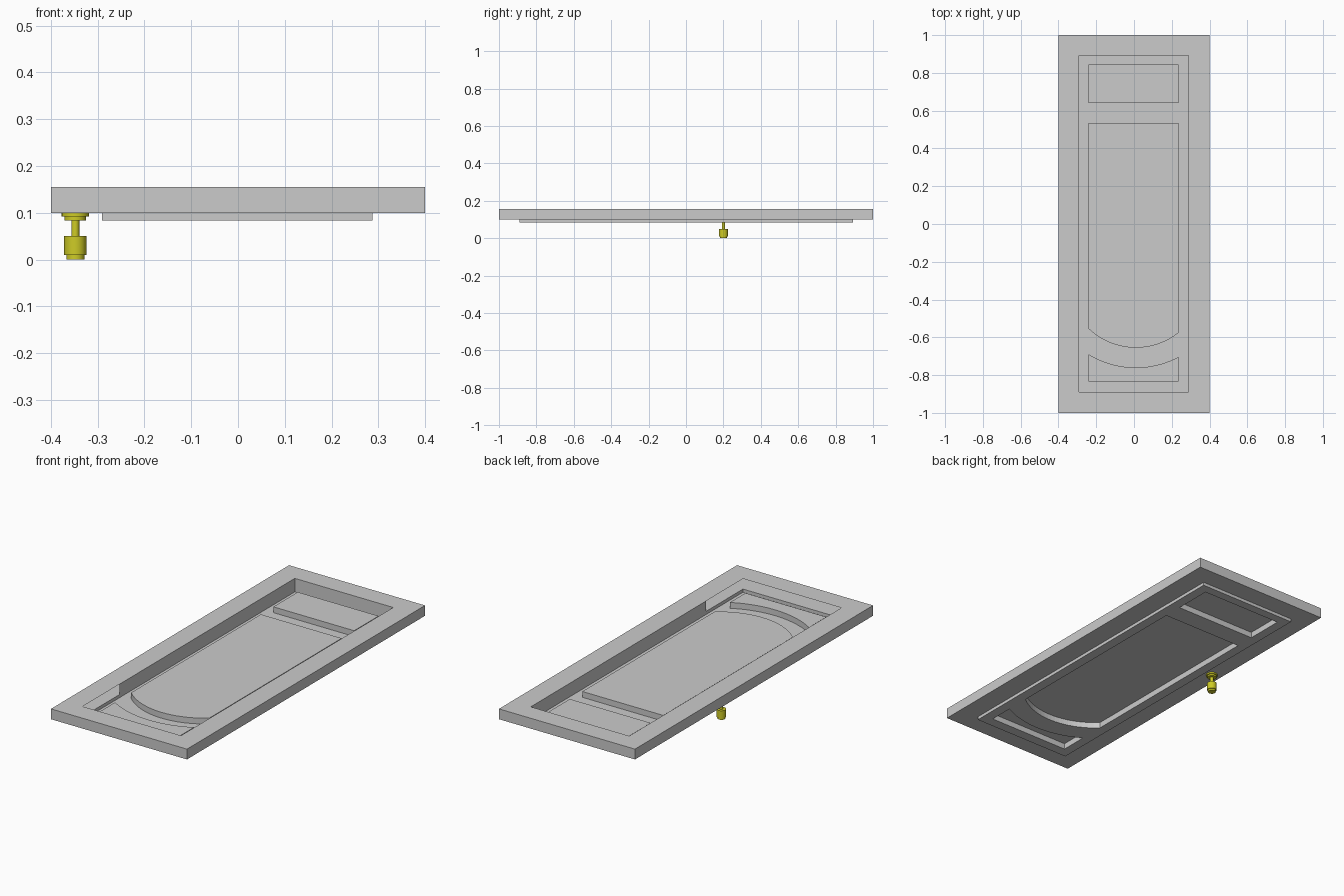
import bpy, bmesh, math
from mathutils import Vector

cube = bpy.data.objects.get("Cube")
if cube:
    bpy.data.objects.remove(cube)


def material(name, rgb):
    m = bpy.data.materials.new(name)
    m.use_nodes = True
    m.diffuse_color = (*rgb, 1)
    m.node_tree.nodes["Principled BSDF"].inputs["Base Color"].default_value = (*rgb, 1)
    return m


GREY = material("door grey", (0.6, 0.6, 0.6))
BRASS = material("yellow brass", (0.62, 0.6, 0.02))

TOP, BACK, FLOOR, PANEL = 0.155, 0.1, 0.083, 0.114   # surface heights
LEFT, RIGHT, FOOT, HEAD = -0.291, 0.288, -0.89, 0.893  # recess outline
PX0, PX1 = -0.24, 0.235                               # panel sides


def finish(bm, name, mat):
    me = bpy.data.meshes.new(name)
    bm.to_mesh(me)
    bm.free()
    me.materials.append(mat)
    ob = bpy.data.objects.new(name, me)
    bpy.context.collection.objects.link(ob)
    return ob


def rect(x0, x1, y0, y1):
    return [(x0, y0), (x1, y0), (x1, y1), (x0, y1)]


def loop(bm, pts, z):
    return [bm.verts.new((x, y, z)) for x, y in pts]


def bridge(bm, a, b):
    n = len(a)
    return [bm.faces.new((a[i], a[(i + 1) % n], b[(i + 1) % n], b[i])) for i in range(n)]


def arc(low, radius, n=20):
    """Shallow bowl-shaped edge from the left to the right panel side."""
    xs = [PX0 + (PX1 - PX0) * i / n for i in range(n + 1)]
    return [(x, low + radius - math.sqrt(radius ** 2 - (x - 0.01) ** 2)) for x in xs]


# Hollow slab with a rectangular opening
bm = bmesh.new()
outer, inner = rect(-0.4, 0.4, -1, 1), rect(LEFT, RIGHT, FOOT, HEAD)
top_out, top_in = loop(bm, outer, TOP), loop(bm, inner, TOP)
low_out, low_in = loop(bm, outer, BACK), loop(bm, inner, BACK)
bridge(bm, top_out, top_in)
bridge(bm, low_in, low_out)
bridge(bm, low_out, top_out)
# Recess lining runs along the sides and head, leaving the foot end open
path = [(RIGHT, -0.58), (RIGHT, HEAD), (LEFT, HEAD), (LEFT, -0.58)]
hi, lo = loop(bm, path, TOP), loop(bm, path, BACK)
for i in range(3):
    bm.faces.new((hi[i], hi[i + 1], lo[i + 1], lo[i]))
finish(bm, "door_frame", GREY)

# Thin sheet: lip, floor and three raised panels
bm = bmesh.new()
rim, floor = loop(bm, inner, BACK), loop(bm, inner, FLOOR)
bridge(bm, rim, floor)
shapes = [
    rect(PX0, PX1, 0.64, 0.845),
    arc(-0.655, 0.3625) + [(PX1, 0.535), (PX0, 0.535)],
    [(PX0, -0.835), (PX1, -0.835)] + arc(-0.76, 0.48)[::-1],
]
edges = [bm.edges.get((floor[i], floor[(i + 1) % 4])) for i in range(4)]
for pts in shapes:
    base, cap = loop(bm, pts, FLOOR), loop(bm, pts, PANEL)
    bridge(bm, base, cap)
    bm.faces.new(cap)
    edges += [bm.edges.get((base[i - 1], base[i])) for i in range(len(base))]
bmesh.ops.triangle_fill(bm, use_beauty=True, edges=edges, normal=Vector((0, 0, 1)))
flat = [f for f in bm.faces if all(abs(v.co.z - FLOOR) < 1e-4 for v in f.verts)]
bmesh.ops.dissolve_limit(bm, angle_limit=0.01, verts=[],
                         edges=list({e for f in flat for e in f.edges if len(e.link_faces) == 2}))
finish(bm, "panel_sheet", GREY)

# Turned knob: rosette, collar, spindle, grip and end cap, as (radius, z)
profile = [(0, BACK), (0.029, BACK), (0.029, 0.092), (0.023, 0.092), (0.023, 0.083),
           (0.0085, 0.083), (0.0085, 0.05), (0.0236, 0.05), (0.0236, 0.01),
           (0.0193, 0.01), (0.0193, 0), (0, 0)]
bm = bmesh.new()
verts = [bm.verts.new((r, 0, z)) for r, z in profile]
line = [bm.edges.new(pair) for pair in zip(verts, verts[1:])]
bmesh.ops.spin(bm, geom=verts + line, cent=(0, 0, 0), axis=(0, 0, 1),
               angle=math.tau, steps=32, use_merge=True)
bmesh.ops.remove_doubles(bm, verts=bm.verts, dist=1e-5)
bmesh.ops.recalc_face_normals(bm, faces=bm.faces)
knob = finish(bm, "door_knob", BRASS)
knob.location = (-0.348, 0.2, 0)
bpy.context.view_layer.objects.active = knob
knob.select_set(True)
bpy.ops.object.shade_smooth_by_angle()
